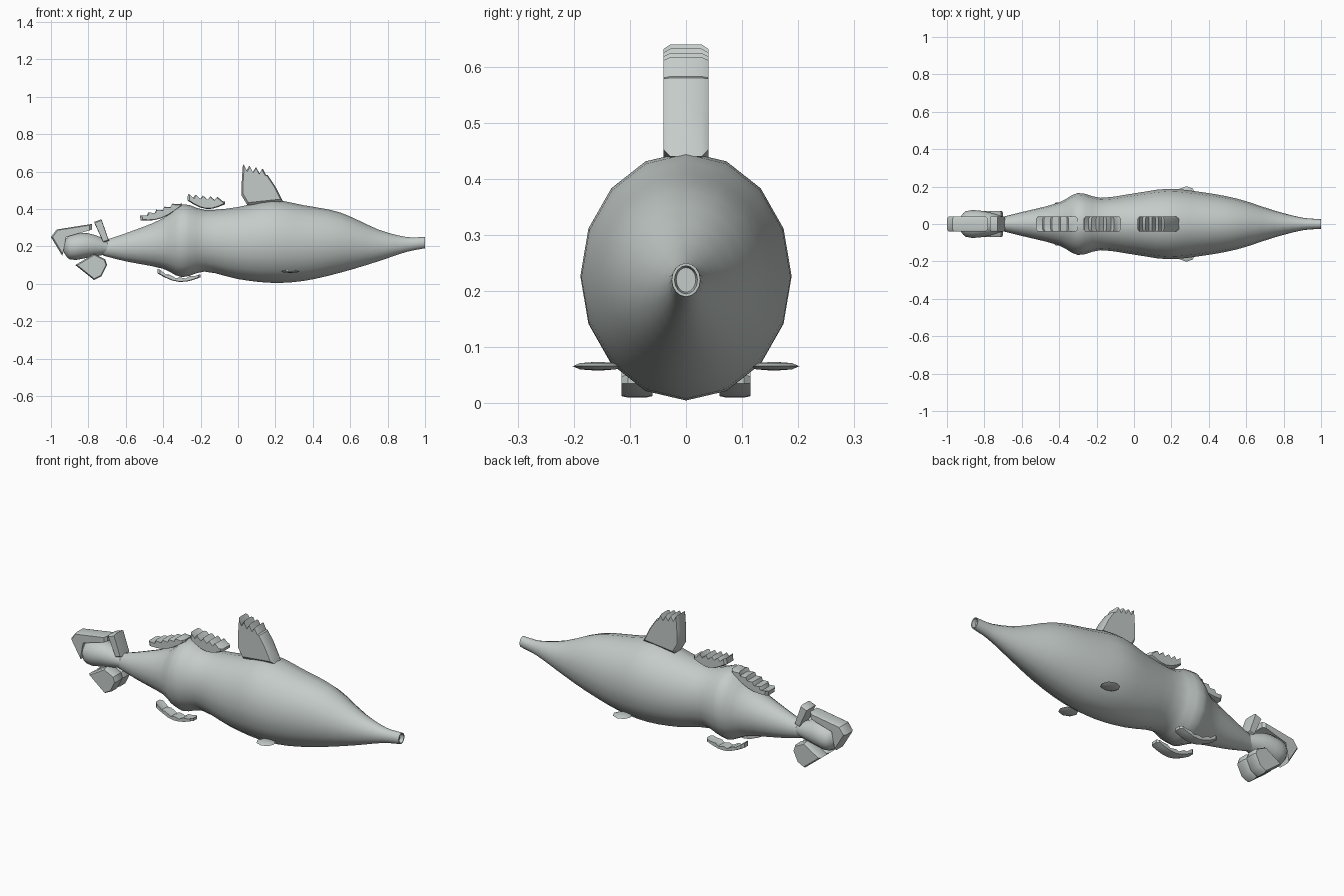
import bpy, bmesh, math
from mathutils import Vector

default_cube = bpy.data.objects.get("Cube")
if default_cube:
    bpy.data.objects.remove(default_cube)

skin = bpy.data.materials.new("grey_green_skin")
skin.use_nodes = True
skin.diffuse_color = (.55, .6, .58, 1)
skin.node_tree.nodes["Principled BSDF"].inputs["Base Color"].default_value = skin.diffuse_color


def finish(bm, name):
    """Turn the mesh into a shaded, coloured object."""
    bmesh.ops.recalc_face_normals(bm, faces=bm.faces)
    mesh = bpy.data.meshes.new(name)
    bm.to_mesh(mesh)
    bm.free()
    mesh.materials.append(skin)
    part = bpy.data.objects.new(name, mesh)
    bpy.context.collection.objects.link(part)
    bpy.ops.object.select_all(action="DESELECT")
    part.select_set(True)
    bpy.context.view_layer.objects.active = part
    bpy.ops.object.shade_smooth_by_angle(angle=math.radians(40))


def bridge(bm, rings):
    """Skin a row of equal rings and close both ends; return the last cap."""
    for ring, following in zip(rings, rings[1:]):
        for i in range(len(ring)):
            bm.faces.new((ring[i - 1], ring[i], following[i], following[i - 1]))
    bm.faces.new(rings[0])
    return bm.faces.new(rings[-1])


def smooth_path(keys, steps=3):
    """Pass a smooth curve through the key points."""
    keys = [Vector(key) for key in keys]
    last = len(keys) - 1

    def slope(i):
        before, after = keys[max(i - 1, 0)], keys[min(i + 1, last)]
        return (after - before) / (after.x - before.x)

    path = []
    for i in range(last):
        start, end = keys[i], keys[i + 1]
        span = end.x - start.x
        for step in range(steps):
            t = step / steps
            ease = t * t * (3 - 2 * t)
            leave = t * (1 - t) ** 2 * span
            arrive = t * t * (t - 1) * span
            path.append(start.lerp(end, ease) + slope(i) * leave + slope(i + 1) * arrive)
    return path + [keys[last]]


def loft(name, keys, roundness, sides=16, mouth=False):
    """Oval rings along x; each key gives x, belly height and back height."""
    bm = bmesh.new()
    rings = []
    for x, belly, back in smooth_path(keys):
        middle, tall = (belly + back) / 2, (back - belly) / 2
        angles = [math.tau * i / sides for i in range(sides)]
        rings.append([bm.verts.new((x, roundness * tall * math.sin(a), middle + tall * math.cos(a)))
                      for a in angles])
    cap = bridge(bm, rings)
    if mouth:
        bmesh.ops.recalc_face_normals(bm, faces=bm.faces)
        bmesh.ops.inset_individual(bm, faces=[cap], thickness=.005)
        bmesh.ops.inset_individual(bm, faces=[cap], thickness=.003, depth=-.02)
    finish(bm, name)


def slab(name, outline, near, far, chamfer=.012):
    """Side outline given thickness across y, with chamfered rims."""
    bm = bmesh.new()
    outline = [Vector(point) for point in outline]
    centre = sum(outline, Vector((0, 0))) / len(outline)
    rings = []
    for y, size in ((near, .9), (near + chamfer, 1), (far - chamfer, 1), (far, .9)):
        points = [centre.lerp(point, size) for point in outline]
        rings.append([bm.verts.new((p.x, y, p.y)) for p in points])
    bridge(bm, rings)
    finish(bm, name)


def teeth(start, end, count, depth):
    """Saw-tooth edge whose points stand off the line between two ends."""
    start, end = Vector(start), Vector(end)
    stride = (end - start) / count
    tip = Vector((-stride.y, stride.x)).normalized() * depth
    edge = []
    for i in range(count):
        root = start + stride * i
        edge += [root + tip, root + stride * .7]
    return edge + [end]


def crescent(start, end, count, depth, sag, bend=0):
    """Toothed edge closed by an arc; bend bows the toothed edge as well."""
    start, end = Vector(start), Vector(end)
    run = end.x - start.x
    edge = [point - Vector((0, bend * math.sin(math.pi * max(0, min(1, (point.x - start.x) / run)))))
            for point in teeth(start, end, count, depth)]
    arc = []
    for i in range(7):
        t = i / 6
        drop = sag * (.3 + .7 * math.sin(math.pi * t))
        arc.append(end.lerp(start, t) - Vector((0, drop)))
    return edge + arc


# Body with a shallow open mouth at the snout
loft("body", [(-.72, .15, .23), (-.6, .12, .27), (-.4, .08, .35), (-.3, .035, .425),
              (-.18, .065, .395), (0, .025, .41), (.18, .005, .448), (.35, .015, .42),
              (.55, .06, .38), (.75, .12, .29), (.9, .17, .25), (1, .19, .25)],
     roundness=.85, mouth=True)

# Fins along the back
half = .04
slab("tall_back_fin", [(.05, .42), (.02, .47), (.02, .55)]
     + teeth((.02, .61), (.16, .58), 4, .03) + [(.2, .52), (.24, .44)], -half, half)
slab("middle_back_fin", crescent((-.27, .46), (-.07, .44), 5, .02, .05), -half, half)
slab("rear_back_fin", crescent((-.52, .35), (-.3, .43), 5, .015, .04), -half, half)

# Tail: swollen core, curled upper lobe and short root strip
loft("tail_core", [(-.94, .18, .22), (-.9, .13, .26), (-.8, .14, .27), (-.69, .16, .23)],
     roundness=1.05, sides=12)
slab("upper_tail_lobe", [(-1, .25), (-.97, .29), (-.78, .32), (-.78, .29), (-.92, .25),
                         (-.94, .15), (-.97, .2)], -half, half)
slab("tail_root_strip", [(-.77, .33), (-.73, .345), (-.69, .23), (-.72, .22)], -half, half)

# Paired lower tail lobes, belly fins and small side fins
for label, side in (("left", 1), ("right", -1)):
    slab(label + "_lower_tail_lobe", [(-.87, .1), (-.77, .02), (-.73, .04), (-.7, .1),
                                      (-.71, .13), (-.77, .16)], *sorted((0, side * .07)))
    slab(label + "_belly_fin", crescent((-.43, .07), (-.2, .05), 4, .01, .05, bend=.035),
         *sorted((side * .06, side * .115)))

    bm = bmesh.new()
    bmesh.ops.create_uvsphere(bm, u_segments=8, v_segments=4, radius=.05)
    bmesh.ops.scale(bm, verts=bm.verts, vec=(1, .9, .16))
    bmesh.ops.translate(bm, verts=bm.verts, vec=(.28, side * .157, .066))
    finish(bm, label + "_side_fin")
